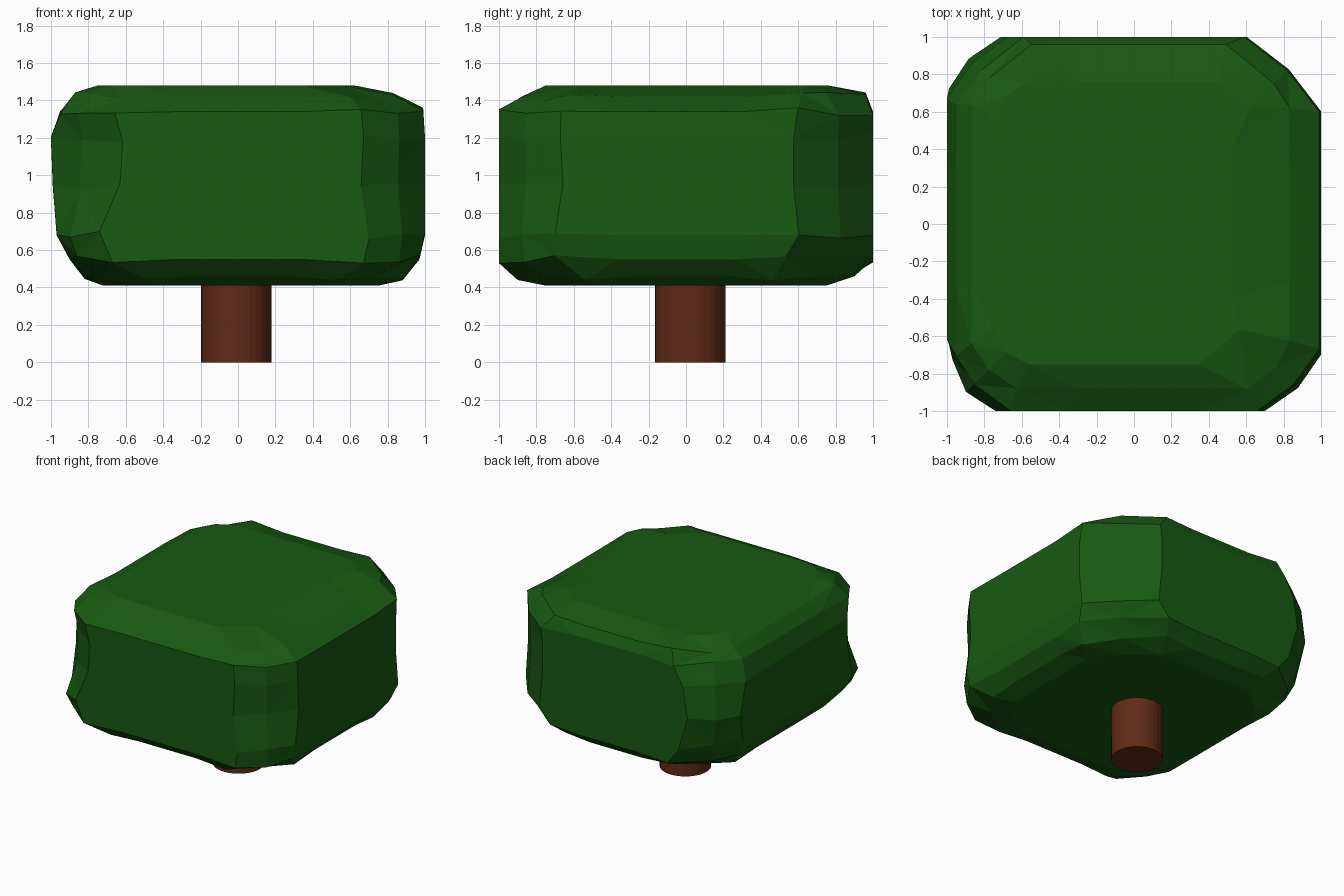
import bpy, bmesh, math, random

if "Cube" in bpy.data.objects:
    bpy.data.objects.remove(bpy.data.objects["Cube"])

random.seed(4)


def paint(obj, name, rgb):
    mat = bpy.data.materials.new(name)
    mat.diffuse_color = (*rgb, 1)
    mat.use_nodes = True
    mat.node_tree.nodes["Principled BSDF"].inputs["Base Color"].default_value = mat.diffuse_color
    obj.data.materials.append(mat)


# Canopy levels: z, side extents (front, right, back, left),
# then diagonal reach of the corners (front-right, back-right, back-left, front-left)
LEVELS = [
    (0.41, (0.75, 0.75, 0.75, 0.72), (0.88, 0.82, 0.88, 0.85)),
    (0.46, (0.90, 0.88, 0.90, 0.82), (1.04, 0.98, 1.00, 1.02)),
    (0.55, (1.00, 0.97, 1.00, 0.90), (1.22, 1.10, 1.12, 1.22)),
    (0.68, (1.00, 1.00, 1.00, 0.97), (1.24, 1.17, 1.19, 1.27)),
    (0.94, (1.00, 1.00, 1.00, 0.99), (1.21, 1.15, 1.25, 1.19)),
    (1.20, (1.00, 1.00, 1.00, 1.00), (1.22, 1.15, 1.22, 1.18)),
    (1.34, (1.00, 0.99, 1.00, 0.95), (1.21, 1.16, 1.16, 1.21)),
    (1.42, (0.88, 0.83, 0.96, 0.87), (1.08, 1.06, 1.10, 1.10)),
    (1.48, (0.75, 0.52, 0.76, 0.75), (0.80, 0.88, 0.97, 0.97)),
]


def outline(z, sides, corners):
    """Closed ring: each side runs between two shoulders, then a corner point."""
    pts = []
    for i, e in enumerate(sides):
        a = i * math.pi / 2
        start = -min(0.75, 1.37 * corners[i - 1] / e - 1) * e
        end = min(0.75, 1.37 * corners[i] / e - 1) * e
        local = [(start, -e), (start / 2, -e), (0, -e), (end / 2, -e), (end, -e)]
        d = corners[i] / math.sqrt(2)
        local.append((d, -d))
        for x, y in local:
            pts.append((x * math.cos(a) - y * math.sin(a),
                        x * math.sin(a) + y * math.cos(a), z))
    return pts


# Leafy canopy: irregular rounded block with flat facets
bm = bmesh.new()
rings = []
for k, level in enumerate(LEVELS):
    inner = 0 < k < len(LEVELS) - 1
    ring = []
    for j, (x, y, z) in enumerate(outline(*level)):
        if inner and j % 6 in (0, 4, 5):
            z += random.uniform(-0.025, 0.025)
        ring.append(bm.verts.new((x, y, z)))
    rings.append(ring)
for low, high in zip(rings, rings[1:]):
    n = len(low)
    for j in range(n):
        m = (j + 1) % n
        bm.faces.new((low[j], low[m], high[m], high[j]))
bm.faces.new(rings[0][::-1])
bm.faces.new(rings[-1])
bmesh.ops.triangulate(bm, faces=bm.faces[:])
mesh = bpy.data.meshes.new("canopy")
bm.to_mesh(mesh)
bm.free()
canopy = bpy.data.objects.new("canopy", mesh)
bpy.context.collection.objects.link(canopy)
paint(canopy, "leaf green", (0.009, 0.1, 0.006))

# Trunk
bpy.ops.mesh.primitive_cylinder_add(vertices=32, radius=0.188, depth=0.45,
                                    location=(-0.01, 0.022, 0.225))
trunk = bpy.context.object
trunk.name = "trunk"
paint(trunk, "bark brown", (0.115, 0.024, 0.008))
